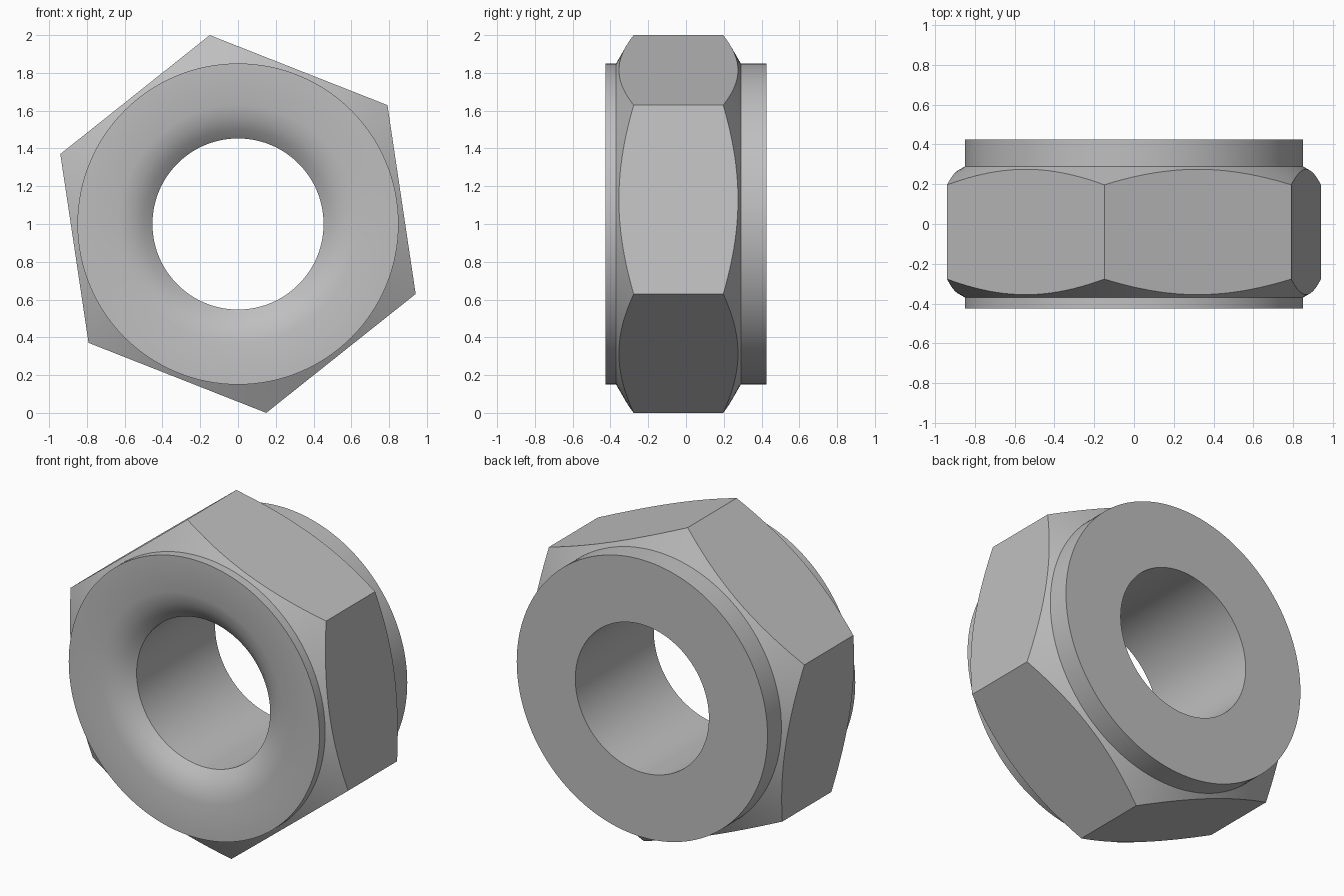
import bpy, bmesh
from math import cos, sin, tan, radians, pi

cube = bpy.data.objects.get("Cube")
if cube:
    bpy.data.objects.remove(cube, do_unlink=True)

steel = bpy.data.materials.new("plain grey steel")
steel.use_nodes = True
colour = (0.52, 0.52, 0.52, 1)
steel.diffuse_color = colour
steel.node_tree.nodes["Principled BSDF"].inputs["Base Color"].default_value = colour


def lathe(name, profile, sides, phase=0.0):
    """Spin a closed (radius, y) profile about the nut's axis."""
    bm = bmesh.new()
    rings = []
    for i in range(sides):
        a = phase + 2 * pi * i / sides
        rings.append([bm.verts.new((r * cos(a), y, r * sin(a) + 1)) for r, y in profile])
    for i, ring in enumerate(rings):
        following = rings[(i + 1) % sides]
        for j in range(len(profile)):
            k = (j + 1) % len(profile)
            bm.faces.new((ring[j], ring[k], following[k], following[j]))
    bmesh.ops.recalc_face_normals(bm, faces=bm.faces)
    mesh = bpy.data.meshes.new(name)
    bm.to_mesh(mesh)
    bm.free()
    mesh.materials.append(steel)
    obj = bpy.data.objects.new(name, mesh)
    bpy.context.collection.objects.link(obj)
    return obj


# Turned body: bore, rounded lead-in, end collars and 30 degree chamfers
bore, collar, rim, half = 0.453, 0.85, 1.06, 0.425
rise = (rim - collar) * tan(radians(30))
nut = lathe("hex_nut", [
    (bore, half), (bore, -0.335), (0.5, -0.375), (0.555, -0.405), (0.63, -half),
    (collar, -half), (collar, -0.37), (rim, -0.37 + rise),
    (rim, 0.29 - rise), (collar, 0.29), (collar, half)], 128)

# Six wrench flats, trimmed out of the turned body
corner = 1.011
hexagon = lathe("hex_cutter", [(0.3, -0.6), (corner, -0.6), (corner, 0.6), (0.3, 0.6)],
                6, radians(38.5))
hexagon.hide_render = True
trim = nut.modifiers.new("flats", "BOOLEAN")
trim.operation = "INTERSECT"
trim.solver = "EXACT"
trim.object = hexagon

bpy.ops.object.select_all(action="DESELECT")
bpy.context.view_layer.objects.active = nut
nut.select_set(True)
bpy.ops.object.modifier_apply(modifier=trim.name)
bpy.data.objects.remove(hexagon, do_unlink=True)
bpy.ops.object.shade_smooth_by_angle(angle=radians(30))
